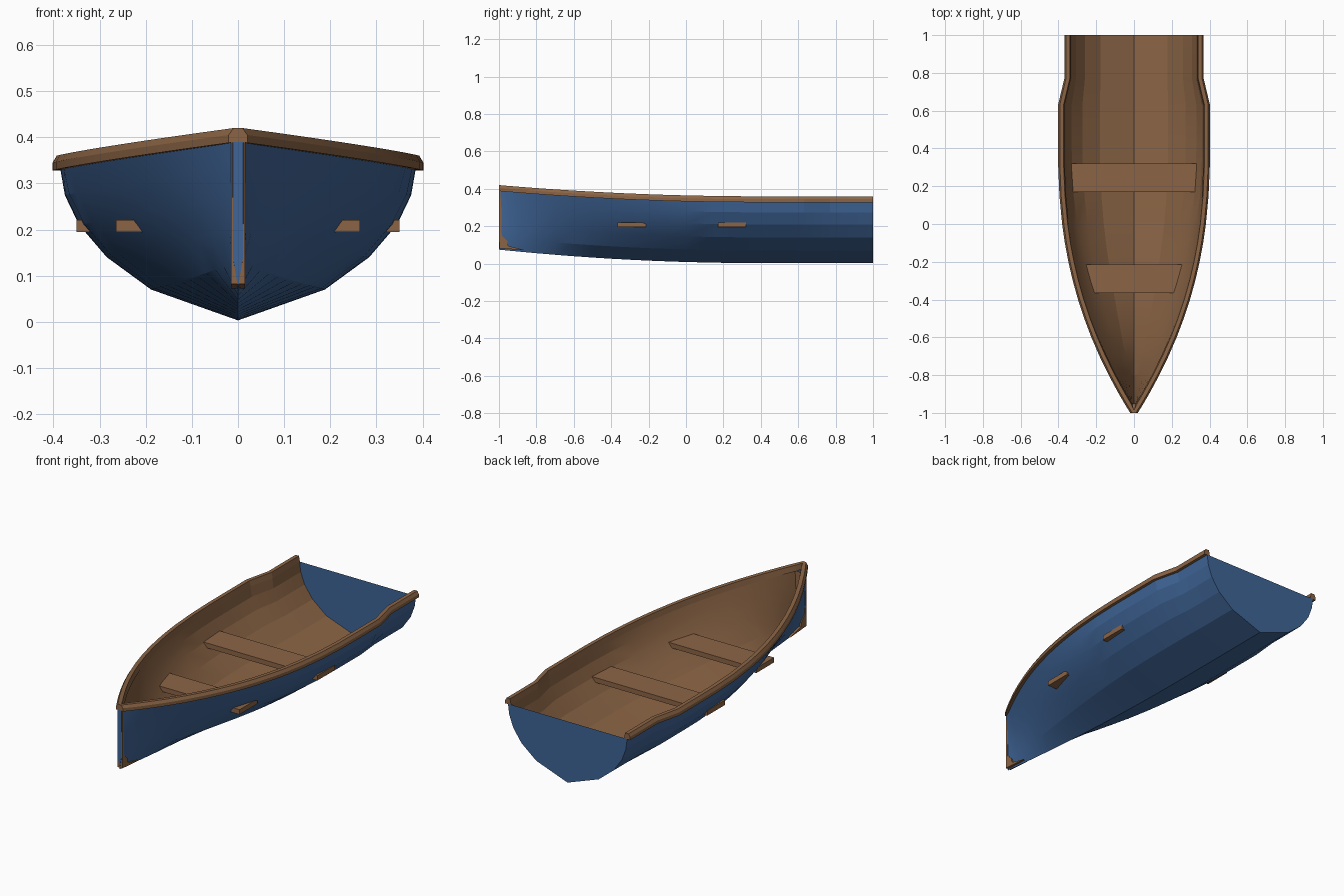
import bpy, bmesh, math
from mathutils import Vector

cube = bpy.data.objects.get("Cube")
if cube:
    bpy.data.objects.remove(cube, do_unlink=True)


def make_material(name, rgb):
    mat = bpy.data.materials.new(name)
    mat.use_nodes = True
    mat.diffuse_color = (*rgb, 1)
    shader = mat.node_tree.nodes["Principled BSDF"]
    shader.inputs["Base Color"].default_value = (*rgb, 1)
    shader.inputs["Roughness"].default_value = 0.7
    return mat


BLUE = make_material("blue_paint", (0.05, 0.13, 0.31))
WOOD = make_material("wood", (0.26, 0.13, 0.06))

# Half section of the hull: (share of half beam, share of height)
SECTION = [(0, 0), (0.49, 0.205), (0.74, 0.42), (0.895, 0.633), (0.975, 0.83), (1, 1)]
STATIONS = [-1, -0.985, -0.95, -0.9, -0.8, -0.7, -0.6, -0.5, -0.4, -0.3, -0.2, -0.1,
            0, 0.15, 0.3, 0.45, 0.63, 0.77, 1]
SKIN = 0.016


# Lines of the boat as functions of the lengthwise position
def forward(y):
    return max(0, (0.4 - y) / 1.4)


def beam(y):
    return 0.385 * (1 - forward(y) ** 2.3)


def stern_pinch(y):
    return 0.033 * min(1, max(0, (y - 0.63) / 0.14))


def sheer(y):
    return 0.33 + 0.06 * forward(y) ** 2


def keel(y):
    return 0.003 + 0.072 * forward(y) ** 2


def stem_half(y):
    return 0.011 * forward(y) ** 20


def hull_section(y, inset=0):
    half, base = [], keel(y) + inset
    vee = forward(y) ** 1.8
    for f, h in SECTION:
        share = f * (1 - vee) + h * vee
        x = max(0, beam(y) - inset) * share - stern_pinch(y) * share ** 3
        if f:
            x += stem_half(y)
        half.append(Vector((x, y, base + (sheer(y) - base) * h)))
    return [Vector((-p.x, p.y, p.z)) for p in reversed(half[1:])] + half


def finish(name, bm, mat, flip=False):
    bmesh.ops.recalc_face_normals(bm, faces=bm.faces)
    if flip:
        bmesh.ops.reverse_faces(bm, faces=bm.faces)
    mesh = bpy.data.meshes.new(name)
    bm.to_mesh(mesh)
    bm.free()
    mesh.materials.append(mat)
    obj = bpy.data.objects.new(name, mesh)
    bpy.context.collection.objects.link(obj)
    return obj


def loft(name, sections, mat, closed=False, cap_start=False, cap_end=False, flip=False):
    bm = bmesh.new()
    rows = [[bm.verts.new(p) for p in s] for s in sections]
    n = len(rows[0])
    for a, b in zip(rows, rows[1:]):
        for i in range(n if closed else n - 1):
            j = (i + 1) % n
            bm.faces.new((a[i], a[j], b[j], b[i]))
    if cap_start:
        bm.faces.new(rows[0])
    if cap_end:
        bm.faces.new(rows[-1])
    return finish(name, bm, mat, flip)


def smooth(obj, degrees):
    bpy.ops.object.select_all(action="DESELECT")
    obj.select_set(True)
    bpy.context.view_layer.objects.active = obj
    bpy.ops.object.shade_smooth_by_angle(angle=math.radians(degrees))


# Painted outer skin and wooden lining
hull = loft("hull", [hull_section(y) for y in STATIONS], BLUE, cap_start=True)
lining = loft("hull_lining", [hull_section(y, SKIN) for y in STATIONS if y >= -0.95],
              WOOD, cap_start=True, flip=True)
for part in (hull, lining):
    smooth(part, 12)

# Flat stern panel
bm = bmesh.new()
bm.faces.new([bm.verts.new(p) for p in hull_section(1)])
finish("transom", bm, BLUE)

# Gunwale rails with a chamfered outer top edge
RAIL = [(-0.018, 0), (0.017, -0.002), (0.017, 0.015), (0.008, 0.03), (-0.012, 0.03)]


def rail_section(y, side):
    slope = (beam(y + 0.01) - beam(y - 0.01)) / 0.02
    spread = math.hypot(1, slope)
    mid = beam(y) - stern_pinch(y)
    return [Vector((side * max(0, mid + d * spread), y, sheer(y) + up)) for d, up in RAIL]


for side, label in ((1, "left"), (-1, "right")):
    rail = loft(label + "_gunwale", [rail_section(y, side) for y in STATIONS], WOOD,
                closed=True, cap_start=True, cap_end=True)
    smooth(rail, 12)

# Stem post with its forefoot, cut as one flat board
OUTLINE = [(-0.998, 0.39), (-0.987, 0.39), (-0.985, 0.15), (-0.955, 0.12),
           (-0.95, 0.095), (-0.86, 0.072), (-0.998, 0.082)]
loft("stem_post", [[Vector((x, y, z)) for y, z in OUTLINE] for x in (-0.015, 0.015)],
     WOOD, closed=True, cap_start=True, cap_end=True)

# Bench seats whose ends pass through the hull sides
for name, half_width, y in (("front_seat", 0.265, -0.29), ("rear_seat", 0.35, 0.245)):
    bm = bmesh.new()
    bmesh.ops.create_cube(bm, size=1)
    bmesh.ops.scale(bm, vec=(2 * half_width, 0.15, 0.026), verts=bm.verts)
    bmesh.ops.translate(bm, vec=(0, y, 0.208), verts=bm.verts)
    finish(name, bm, WOOD)
